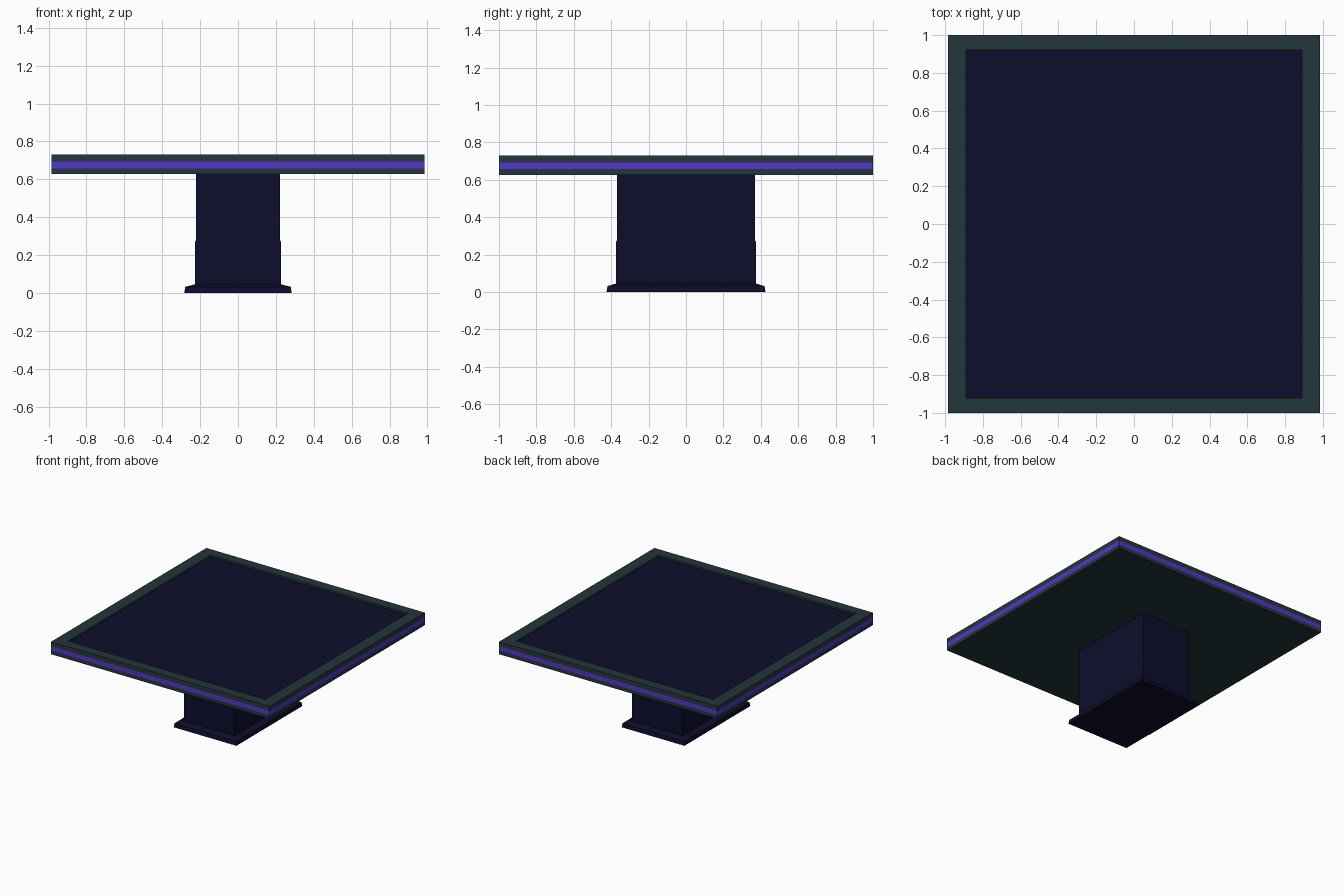
import bpy

if "Cube" in bpy.data.objects:
    bpy.data.objects.remove(bpy.data.objects["Cube"])


def material(name, color):
    m = bpy.data.materials.new(name)
    m.diffuse_color = (*color, 1)
    m.use_nodes = True
    m.node_tree.nodes["Principled BSDF"].inputs["Base Color"].default_value = m.diffuse_color
    return m


SLATE = material("dark slate", (0.017, 0.037, 0.043))
NAVY = material("midnight navy", (0.004, 0.004, 0.025))
PURPLE = material("violet", (0.090, 0.035, 0.60))


def loft(name, rings, mats, band_mat=None, cap_mat=0):
    """Stack rectangular rings (half x, half y, z) into a closed solid."""
    verts, faces, idx = [], [], []
    for hx, hy, z in rings:
        verts += [(-hx, -hy, z), (hx, -hy, z), (hx, hy, z), (-hx, hy, z)]
    faces.append((3, 2, 1, 0))
    idx.append(0)
    for r in range(len(rings) - 1):
        a = r * 4
        for i in range(4):
            j = (i + 1) % 4
            faces.append((a + i, a + j, a + 4 + j, a + 4 + i))
            idx.append(band_mat.get(r, 0) if band_mat else 0)
    t = (len(rings) - 1) * 4
    faces.append((t, t + 1, t + 2, t + 3))
    idx.append(cap_mat)
    mesh = bpy.data.meshes.new(name)
    mesh.from_pydata(verts, [], faces)
    for m in mats:
        mesh.materials.append(m)
    for p, k in zip(mesh.polygons, idx):
        p.material_index = k
    obj = bpy.data.objects.new(name, mesh)
    bpy.context.collection.objects.link(obj)
    return obj


# Table top: slate slab, violet edge stripe, recessed navy panel
X, Y = 0.985, 1.0
loft("table_top",
     [(X, Y, 0.627), (X, Y, 0.657), (X, Y, 0.693), (X, Y, 0.73),
      (0.89, 0.92, 0.73), (0.89, 0.92, 0.715)],
     [SLATE, PURPLE, NAVY], band_mat={1: 1}, cap_mat=2)

# Pedestal column, very slightly wider in its lower part
loft("pedestal",
     [(0.226, 0.373, 0.03), (0.226, 0.373, 0.27), (0.222, 0.369, 0.28),
      (0.222, 0.369, 0.63)], [NAVY])

# Foot plate with a sloped upper edge
loft("foot_plate",
     [(0.283, 0.425, 0.0), (0.279, 0.42, 0.032), (0.226, 0.373, 0.046)], [NAVY])
